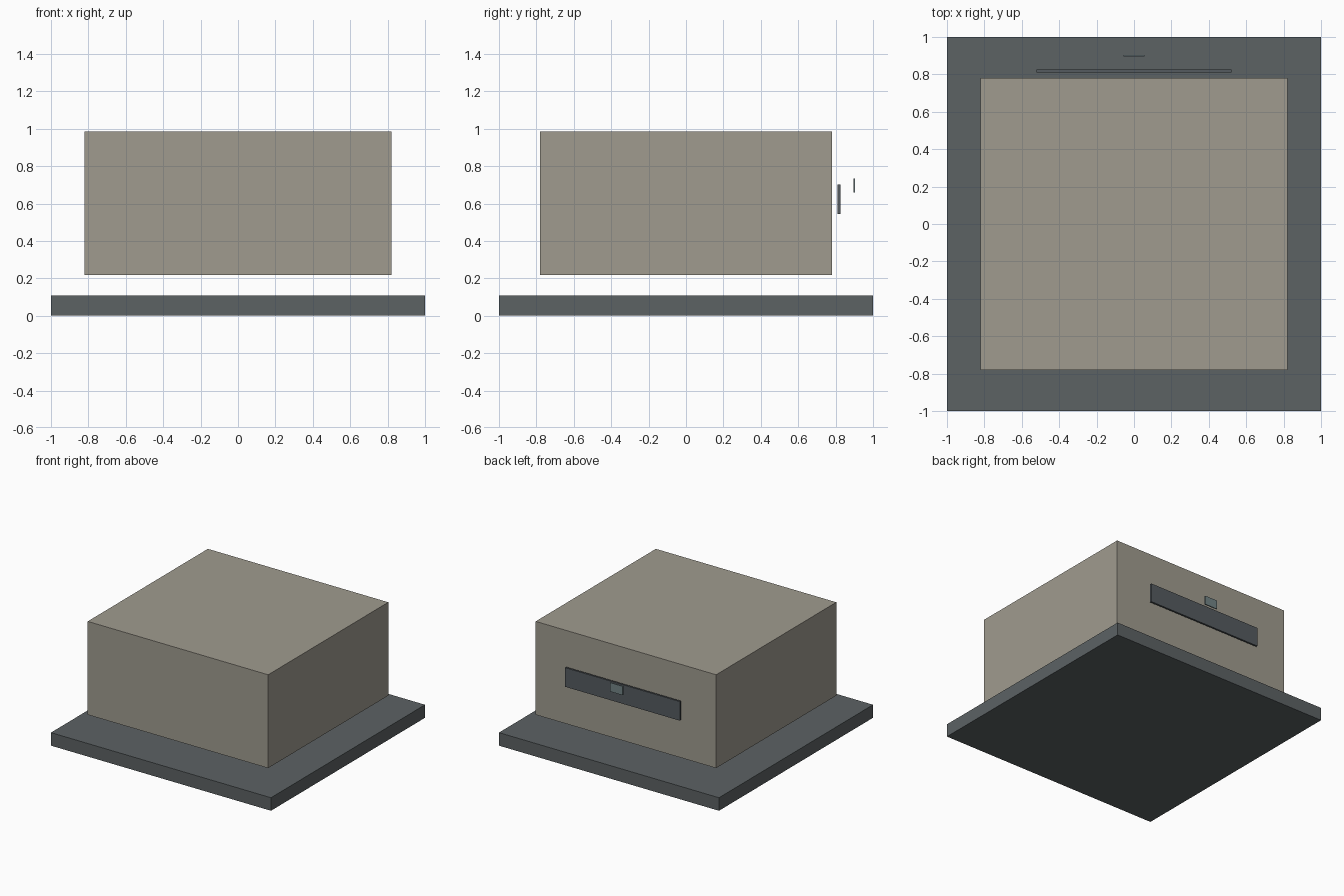
import bpy

if "Cube" in bpy.data.objects:
    bpy.data.objects.remove(bpy.data.objects["Cube"])


def material(name, rgb):
    m = bpy.data.materials.new(name)
    m.diffuse_color = (*rgb, 1)
    m.use_nodes = True
    m.node_tree.nodes["Principled BSDF"].inputs["Base Color"].default_value = m.diffuse_color
    return m


def box(name, x, y, z, mat):
    """Box spanning the (min, max) ranges x, y, z."""
    spans = (x, y, z)
    bpy.ops.mesh.primitive_cube_add(size=1, location=[(a + b) / 2 for a, b in spans])
    ob = bpy.context.object
    ob.name = name
    ob.scale = [b - a for a, b in spans]
    bpy.ops.object.transform_apply(location=False, rotation=False, scale=True)
    ob.data.materials.append(mat)
    return ob


slate = material("slate", (0.107, 0.122, 0.127))
beige = material("beige", (0.35, 0.33, 0.275))
dark = material("dark_slate", (0.09, 0.105, 0.115))
teal = material("grey_teal", (0.17, 0.23, 0.24))

# Wide square slab on the ground
box("base_slab", (-1, 1), (-1, 1), (0, 0.107), slate)
# Main block hovering above the slab
box("body", (-0.82, 0.82), (-0.78, 0.78), (0.218, 0.985), beige)
# Thin strip standing off the back face
box("back_strip", (-0.522, 0.522), (0.81, 0.825), (0.545, 0.702), dark)
# Small indicator plate behind the strip
box("indicator", (-0.057, 0.057), (0.896, 0.904), (0.66, 0.733), teal)
